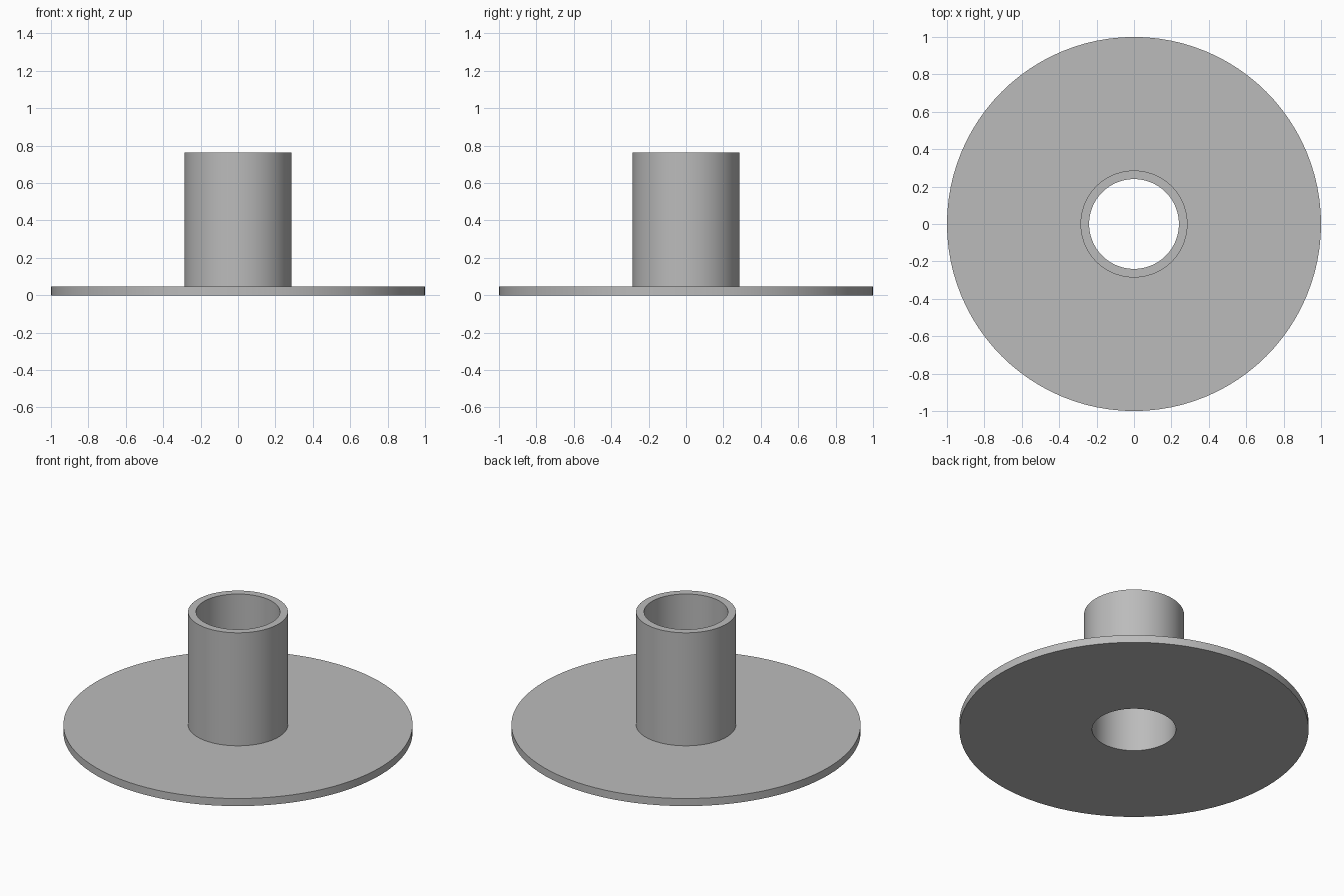
import bpy
import bmesh
import math

SEGMENTS = 96
BORE, TUBE, RIM = 0.24, 0.286, 1.0
PLATE_TOP, TUBE_TOP = 0.048, 0.762

cube = bpy.data.objects.get("Cube")
if cube:
    bpy.data.objects.remove(cube, do_unlink=True)

# Plain grey material
grey = bpy.data.materials.new("plain_grey")
grey.use_nodes = True
colour = (0.5, 0.5, 0.5, 1)
grey.diffuse_color = colour
grey.node_tree.nodes["Principled BSDF"].inputs["Base Color"].default_value = colour


def lathe(name, profile, material):
    """Revolve a closed (radius, height) profile around z."""
    bm = bmesh.new()
    rings = []
    for i in range(SEGMENTS):
        a = math.tau * i / SEGMENTS
        rings.append([bm.verts.new((r * math.cos(a), r * math.sin(a), z))
                      for r, z in profile])
    count = len(profile)
    for i, ring in enumerate(rings):
        after = rings[(i + 1) % SEGMENTS]
        for j in range(count):
            k = (j + 1) % count
            bm.faces.new((ring[j], after[j], after[k], ring[k]))
    bmesh.ops.recalc_face_normals(bm, faces=bm.faces)
    mesh = bpy.data.meshes.new(name)
    bm.to_mesh(mesh)
    bm.free()
    mesh.materials.append(material)
    obj = bpy.data.objects.new(name, mesh)
    bpy.context.collection.objects.link(obj)
    bpy.ops.object.select_all(action="DESELECT")
    obj.select_set(True)
    bpy.context.view_layer.objects.active = obj
    bpy.ops.object.shade_smooth_by_angle(angle=math.radians(30))
    return obj


# Round base plate and hollow tube in one piece, with the bore right through
lathe("flanged_tube", [
    (BORE, 0), (RIM, 0), (RIM, PLATE_TOP),
    (TUBE, PLATE_TOP), (TUBE, TUBE_TOP), (BORE, TUBE_TOP),
], grey)
